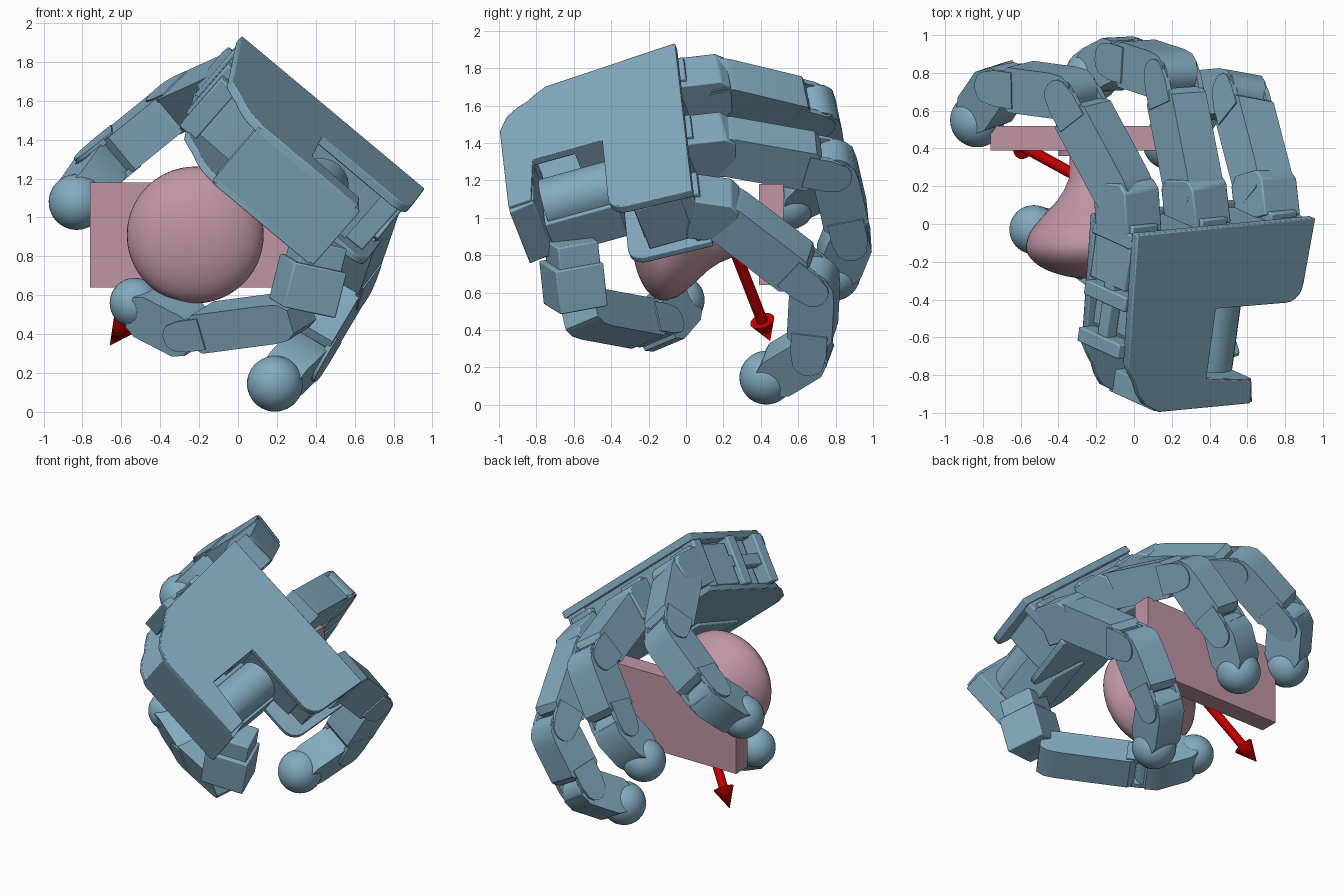
import bpy, bmesh
from math import sin, cos, pi
from mathutils import Vector, Matrix

if "Cube" in bpy.data.objects:
    bpy.data.objects.remove(bpy.data.objects["Cube"])

V = Vector


def material(name, rgb):
    m = bpy.data.materials.new(name)
    m.diffuse_color = (*rgb, 1)
    m.use_nodes = True
    m.node_tree.nodes["Principled BSDF"].inputs["Base Color"].default_value = m.diffuse_color
    return m


BLUE = material("steel_blue", (0.23, 0.41, 0.53))
PINK = material("dusty_pink", (0.52, 0.30, 0.37))
RED = material("red", (0.55, 0.0, 0.0))


def frame(origin, x, y):
    """Matrix with local y exactly along y and local x as close as possible to x."""
    y = y.normalized()
    x = (x - y * x.dot(y)).normalized()
    m = Matrix((x, y, x.cross(y))).transposed().to_4x4()
    m.translation = origin
    return m


def finish(name, bm, matrix, mat, bevel=0.0):
    bmesh.ops.recalc_face_normals(bm, faces=bm.faces)
    me = bpy.data.meshes.new(name)
    bm.to_mesh(me)
    bm.free()
    ob = bpy.data.objects.new(name, me)
    bpy.context.collection.objects.link(ob)
    ob.matrix_world = matrix
    me.materials.append(mat)
    if bevel:
        b = ob.modifiers.new("bevel", "BEVEL")
        b.width, b.segments, b.limit_method = bevel, 2, "ANGLE"
    bpy.ops.object.select_all(action="DESELECT")
    ob.select_set(True)
    bpy.context.view_layer.objects.active = ob
    bpy.ops.object.shade_smooth_by_angle(angle=0.6)
    return ob


def prism(name, pts, lo, hi, matrix, axis="z", bevel=0.0):
    """Extrude a 2D outline: (x, y) along z, or (y, z) along x."""
    bm = bmesh.new()
    put = (lambda p, t: (p[0], p[1], t)) if axis == "z" else (lambda p, t: (t, p[0], p[1]))
    a = [bm.verts.new(put(p, lo)) for p in pts]
    b = [bm.verts.new(put(p, hi)) for p in pts]
    bm.faces.new(a)
    bm.faces.new(b)
    for i in range(len(pts)):
        j = (i + 1) % len(pts)
        bm.faces.new((a[i], a[j], b[j], b[i]))
    return finish(name, bm, matrix, BLUE, bevel)


def box(name, x, y, z, matrix, bevel=0.008):
    return prism(name, [(x[0], y[0]), (x[1], y[0]), (x[1], y[1]), (x[0], y[1])],
                 z[0], z[1], matrix, "z", bevel)


def lathe(name, profile, base, axis, mat, seg=40):
    """Revolve (radius, height) points round an axis."""
    bm = bmesh.new()
    vs = [bm.verts.new((r, 0, h)) for r, h in profile]
    es = [bm.edges.new(p) for p in zip(vs, vs[1:])]
    bmesh.ops.spin(bm, geom=vs + es, axis=(0, 0, 1), cent=(0, 0, 0), angle=2 * pi,
                   steps=seg, use_duplicate=False)
    bmesh.ops.remove_doubles(bm, verts=bm.verts, dist=1e-4)
    m = V(axis).to_track_quat("Z", "Y").to_matrix().to_4x4()
    m.translation = base
    return finish(name, bm, m, mat)


def arc(cx, cy, r, a0, a1, n=5):
    return [(cx + r * cos(a0 + (a1 - a0) * i / n), cy + r * sin(a0 + (a1 - a0) * i / n))
            for i in range(n + 1)]


# Palm: local x across the knuckles, y towards the fingers, z out of the back
W, U = V((0.768, 0.074, -0.641)), V((0.13, 0.955, 0.265))
PALM = frame(V((0.02, -0.06, 1.935)), W, U)
heel = [(0.32, -1.005), (0.22, -0.96), (0.17, -0.90), (0.14, -0.84), (0.10, -0.79), (0.06, -0.73)]
wing = arc(1.11, -0.36, 0.1, -pi / 2, 0)
outline = [(0, 0), *reversed(heel), (0.95, -1.005), (0.94, -0.88), (0.62, -0.845),
           (0.62, -0.455), *wing, (1.23, 0)]
prism("palm_back_plate", outline, -0.05, 0, PALM, bevel=0.006)
prism("palm_underside_plate", [(p[0] + 0.01, p[1]) for p in outline], -0.41, -0.37, PALM, bevel=0.006)
prism("palm_core", [(0.10, -0.03), (0.10, -0.60), (0.30, -0.62), (0.62, -0.62), (0.62, -0.40),
                    (1.06, -0.36), (1.08, -0.03)], -0.38, -0.04, PALM)
prism("palm_heel", [(0.30, -0.88), (0.30, -1.005), (0.98, -1.005), (0.95, -0.87),
                    (0.62, -0.85)], -0.40, -0.02, PALM, bevel=0.006)
for y in (-0.66, -0.40, -0.06):
    box("palm_side_post", (0.01, 0.12), (y - 0.04, y + 0.04), (-0.38, -0.04), PALM)
box("palm_side_rail", (0.03, 0.1), (-0.66, -0.06), (-0.25, -0.17), PALM)
box("palm_wing_post", (1.06, 1.21), (-0.08, -0.01), (-0.38, -0.04), PALM)
for x in (0.13, 0.61, 1.09):
    box("knuckle_motor", (x - 0.10, x + 0.08), (-0.34, 0.02), (-0.37, -0.08), PALM)

# Thumb motor housing in the palm notch
box("thumb_motor", (0.58, 0.94), (-0.86, -0.46), (-0.43, -0.2), PALM)
prism("thumb_motor_round", [(0.55, -0.3), (0.92, -0.3), *arc(0.78, -0.2, 0.14, 0, pi, 10)],
      -0.84, -0.46, PALM @ Matrix(((1, 0, 0, 0), (0, 0, 1, 0), (0, 1, 0, 0), (0, 0, 0, 1))))


# Finger pieces: local x is the hinge, y runs along the bone
def link(name, p, q, hinge, w=0.11, h=0.122):
    m, L = frame(p, hinge, q - p), (q - p).length
    body = [(-0.07, -h * 0.6), (-0.02, -h * 0.92), (0.06, -h), (L - 0.13, -h), (L - 0.09, -h * 0.7),
            (L - 0.09, h * 0.7), (L - 0.13, h), (0.06, h), (-0.02, h * 0.92), (-0.07, h * 0.6)]
    prism(name + "_housing", body, -w, w, m, "x")
    fork = [(L - 0.16, -h * 0.8), (L - 0.04, -h * 0.8), *arc(L, 0, h * 0.75, -pi / 3, pi / 3, 5),
            (L - 0.04, h * 0.8), (L - 0.16, h * 0.8)]
    for s in (-1, 1):
        prism(name + "_fork", fork, s * (w + 0.008), s * w * 0.8, m, "x")
    prism(name + "_joint_hub", arc(L, 0, h * 0.85, 0, 2 * pi * 19 / 20, 19), -w * 0.9, w * 0.9, m, "x")


def distal(name, p, tip, hinge, r):
    """End link: blunt box, neck and ball tip."""
    m, L = frame(p, hinge, tip - p), (tip - p).length
    prism(name + "_distal", [(-0.07, -0.08), (0.0, -0.12), (L - 0.09, -0.12), (L - 0.03, -0.09),
                             (L - 0.03, 0.09), (L - 0.09, 0.12), (0.0, 0.12), (-0.07, 0.08)],
          -0.105, 0.105, m, "x")
    pts = [(r * sin(pi * i / 16) if 0 < i < 16 else 0, -r * cos(pi * i / 16)) for i in range(17)]
    lathe(name + "_tip", pts, tip, tip - p, BLUE, 32)


fingers = [
    ("index", 0.13, [(-.04, .15, 1.70), (-.33, .69, 1.57), (-.70, .74, 1.27), (-.83, .55, 1.08)]),
    ("middle", 0.61, [(.32, .17, 1.39), (.20, .79, 1.28), (-.06, .875, .91), (-.22, .79, .70)]),
    ("ring", 1.09, [(.69, .19, 1.04), (.56, .69, .66), (.34, .67, .29), (.19, .43, .145)]),
]
for name, x, pts in fingers:
    k1, k2, k3, tip = pts = [V(p) for p in pts]
    root = PALM @ V((x, -0.06, -0.22))
    m, L = frame(root, W, k1 - root), (k1 - root).length
    prism(name + "_base", [(0, -0.13), (L + 0.03, -0.13), (L + 0.08, -0.09), (L + 0.08, 0.09),
                           (L + 0.03, 0.13), (0, 0.13)], -0.12, 0.12, m, "x", 0.008)
    hinge = (k2 - k3).cross(k2 - k1)
    link(name + "_proximal", k1, k2, hinge)
    link(name + "_middle", k2, k3, hinge)
    distal(name, k3, tip, hinge, 0.144)

# Thumb: swivel block below the palm, then two links and the tip
t0, t1, t2 = V((.42, -.62, .88)), V((.35, -.59, .60)), V((.27, -.53, .49))
t3, tip = V((-.26, -.15, .42)), V((-.53, -.03, .56))
m = frame(t0, V((1, 0.3, 0)), t1 - t0)
box("thumb_swivel", (-0.12, 0.12), (0, 0.22), (-0.11, 0.12), m)
box("thumb_block", (-0.15, 0.14), (0.12, 0.36), (-0.14, 0.13), m)
hinge = (t2 - t3).cross(tip - t3)
link("thumb_proximal", t2, t3, hinge, 0.11, 0.105)
distal("thumb", t3, tip, hinge, 0.13)

# Held knob with its plate
dome = [(0.352 * sin(a) if a else 0, -0.12 - 0.17 * cos(a)) for a in [pi / 24 * i for i in range(14)]]
lathe("knob", dome + [(.335, -.05), (.30, .0), (.245, .06), (.19, .12), (.15, .18), (.125, .24),
                      (.12, .36), (.18, .36), (.18, .40), (0, .40)],
      (-.22, 0, .91), (0, 1, 0), PINK, 56)
plate = box("knob_plate", (-.76, .32), (.39, .52), (.64, 1.18), Matrix(), 0)
plate.data.materials[0] = PINK

# Direction arrow
start, end = V((-.24, .22, .93)), V((-.66, .45, .34))
L = (end - start).length
lathe("arrow", [(0, 0), (.03, 0), (.03, L - .14), (.067, L - .14), (0, L)], start, end - start, RED, 24)
